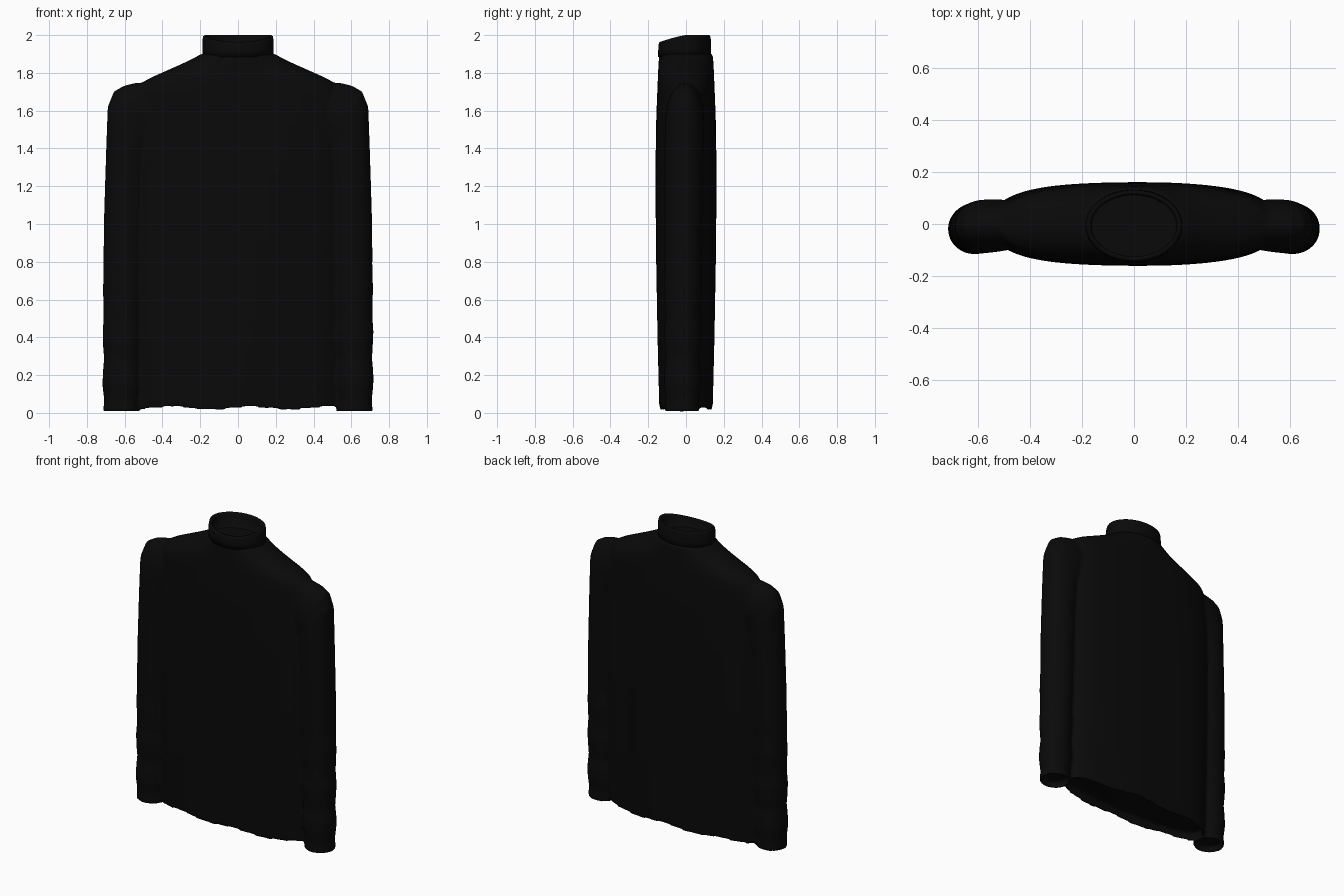
import bpy, bmesh, math

if "Cube" in bpy.data.objects:
    bpy.data.objects.remove(bpy.data.objects["Cube"])

black = bpy.data.materials.new("black knit")
black.diffuse_color = (0.0028, 0.0028, 0.0028, 1)
black.use_nodes = True
black.node_tree.nodes["Principled BSDF"].inputs["Base Color"].default_value = black.diffuse_color
SEG = 64


def lerp_table(table, t):
    """Lookup in rows (t, value, value...)."""
    for a, b in zip(table, table[1:]):
        if t <= b[0]:
            k = max(0, (t - a[0]) / (b[0] - a[0]))
            return [p + (q - p) * k for p, q in zip(a[1:], b[1:])]
    return list(table[-1][1:])


def skin(bm, rings):
    """Skin closed rings of points into a tube with capped ends."""
    rows = [[bm.verts.new(p) for p in r] for r in rings]
    for a, b in zip(rows, rows[1:]):
        for i in range(len(a)):
            j = (i + 1) % len(a)
            bm.faces.new((a[i], a[j], b[j], b[i]))
    bm.faces.new(rows[0][::-1])
    bm.faces.new(rows[-1])


def finish(bm, name):
    bmesh.ops.recalc_face_normals(bm, faces=bm.faces)
    me = bpy.data.meshes.new(name)
    bm.to_mesh(me)
    bm.free()
    me.materials.append(black)
    me.polygons.foreach_set("use_smooth", [True] * len(me.polygons))
    ob = bpy.data.objects.new(name, me)
    bpy.context.collection.objects.link(ob)
    return ob


def spow(v, e):
    return math.copysign(abs(v) ** e, v)


def angles():
    return [2 * math.pi * i / SEG for i in range(SEG)]


# Torso: z, half width, half depth, roundness power
torso_rows = [
    (0.02, 0.54, 0.138, 2.5), (0.4, 0.545, 0.148, 2.6), (0.9, 0.55, 0.158, 2.7),
    (1.3, 0.55, 0.161, 2.7), (1.55, 0.55, 0.158, 2.6), (1.70, 0.54, 0.152, 2.5),
    (1.745, 0.515, 0.150, 2.4), (1.775, 0.462, 0.149, 2.3), (1.80, 0.405, 0.148, 2.2),
    (1.84, 0.315, 0.146, 2.0), (1.87, 0.25, 0.144, 2.0), (1.90, 0.195, 0.142, 2.0)]


def torso_ring(z, inset=0.0):
    w, d, p = lerp_table(torso_rows, z)
    fade = max(0, 1 - z / 1.5)
    pts = []
    for a in angles():
        x = (w - inset) * spow(math.cos(a), 2 / p)
        y = (d - inset) * spow(math.sin(a), 2 / p)
        y *= 1 + 0.03 * fade * math.sin(13 * x + 1)        # soft vertical folds
        hem = 0.008 * math.cos(15 * x - 1) * max(0, 1 - z / 0.3)
        pts.append((x, y, z + hem))
    return pts


# Sleeve: step, inner x, inner z, outer x, outer z, half depth, middle y
sleeve_rows = [
    (0, 0.40, 1.46, 0.44, 1.74, 0.085, -0.002), (1, 0.43, 1.42, 0.54, 1.748, 0.096, -0.004),
    (2, 0.455, 1.39, 0.605, 1.732, 0.101, -0.006), (3, 0.47, 1.35, 0.657, 1.702, 0.103, -0.008),
    (4, 0.475, 1.30, 0.69, 1.62, 0.103, -0.01), (5, 0.485, 1.18, 0.698, 1.40, 0.102, -0.012),
    (6, 0.49, 0.95, 0.709, 1.05, 0.10, -0.014), (7, 0.50, 0.68, 0.713, 0.72, 0.098, -0.016),
    (8, 0.51, 0.35, 0.714, 0.36, 0.095, -0.018), (9, 0.52, 0.004, 0.713, 0.004, 0.092, -0.02)]


def sleeve_ring(t, side, inset=0.0, lift=0.0):
    xi, zi, xo, zo, d, my = lerp_table(sleeve_rows, t)
    z_mid = (zi + zo) / 2
    low = max(0, 1 - z_mid / 0.9) * min(1, z_mid / 0.1)
    wob = 0.007 * low * math.sin(z_mid * 27 + 3 * side)    # creases near the cuff
    cx, cz, hx, hz = (xi + xo) / 2, z_mid, (xo - xi) / 2 - inset, (zo - zi) / 2
    return [(side * (cx + (hx + wob) * math.cos(a)), my + (d - inset + wob) * math.sin(a),
             cz + hz * math.cos(a) + lift) for a in angles()]


# Torso and both sleeves, fused into one soft knitted body
body = bmesh.new()
zs = [0.02 + 1.63 * i / 26 for i in range(27)] + [r[0] for r in torso_rows[5:]]
skin(body, [torso_ring(0.07, 0.016), torso_ring(0.024, 0.012)] + [torso_ring(z) for z in zs])
for side in (-1, 1):
    rings = [sleeve_ring(i / 5, side) for i in range(46)]
    rings += [sleeve_ring(9, side, 0.012, 0.002), sleeve_ring(9, side, 0.016, 0.04)]
    skin(body, rings)
sweater = finish(body, "torso_and_sleeves")
fuse = sweater.modifiers.new("fuse", 'REMESH')
fuse.mode = 'VOXEL'
fuse.voxel_size = 0.009
fuse.use_smooth_shade = True
soften = sweater.modifiers.new("soften", 'SMOOTH')
soften.factor = 0.5
soften.iterations = 8


# Collar: folded band, open at the top, lower at the front
def collar_ring(a0, d0, z, tilt):
    pts = []
    for a in angles():
        y = -0.007 + d0 * math.sin(a)
        pts.append((a0 * math.cos(a), y, z - tilt * min(1, max(0, -y / 0.14)) ** 1.3))
    return pts


band = bmesh.new()
skin(band, [
    collar_ring(0.188, 0.141, 1.885, 0.0), collar_ring(0.188, 0.140, 1.93, 0.01),
    collar_ring(0.187, 0.138, 1.98, 0.03), collar_ring(0.184, 0.135, 1.995, 0.035),
    collar_ring(0.178, 0.130, 2.0, 0.037), collar_ring(0.168, 0.122, 1.996, 0.036),
    collar_ring(0.164, 0.119, 1.985, 0.033), collar_ring(0.163, 0.118, 1.89, 0.01)])
finish(band, "collar")
